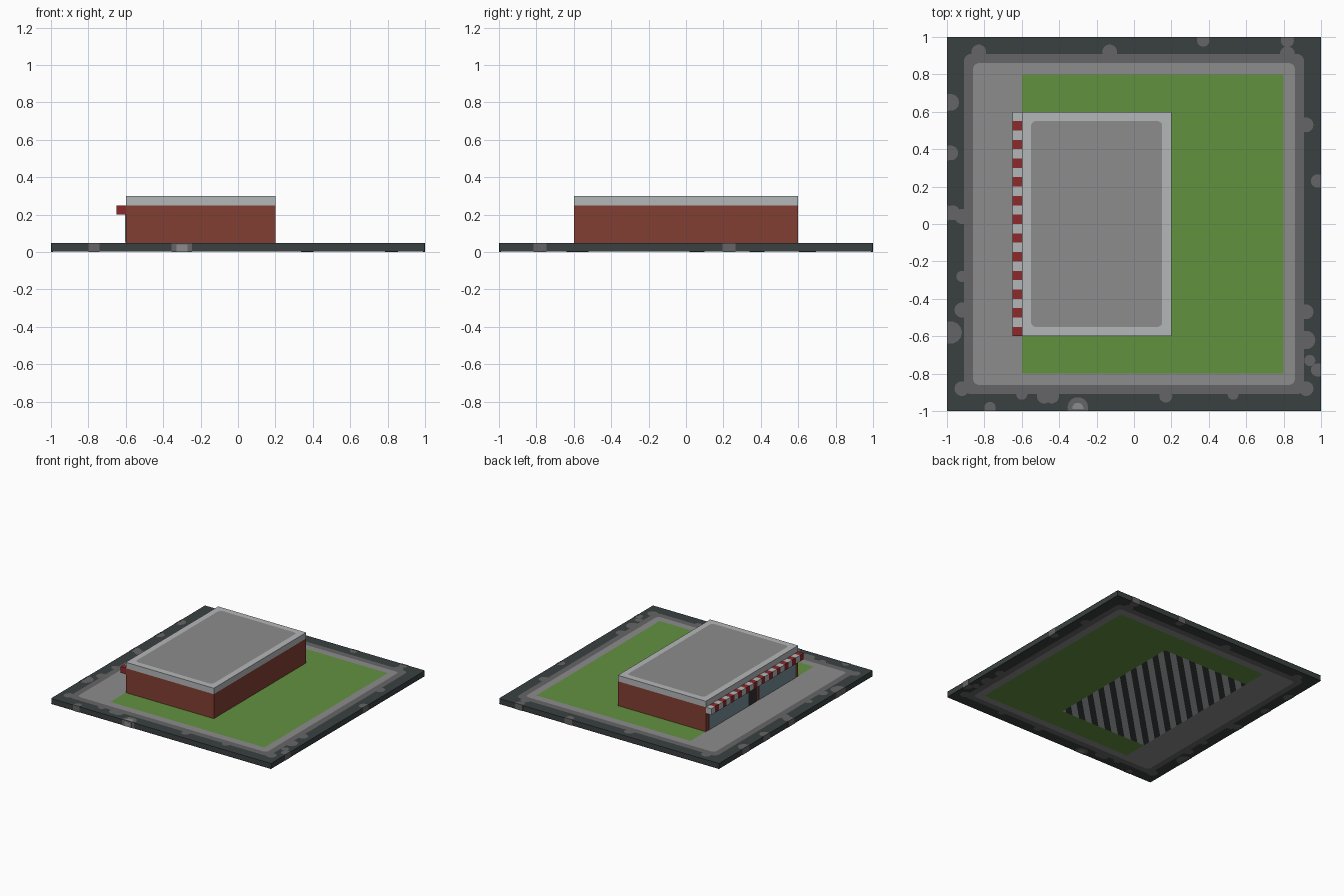
import bpy, bmesh, math
from mathutils import Vector

cube = bpy.data.objects.get("Cube")
if cube:
    bpy.data.objects.remove(cube, do_unlink=True)


def material(name, *rgb):
    linear = [((c / 255 + 0.055) / 1.055) ** 2.4 for c in rgb] + [1]
    m = bpy.data.materials.new(name)
    m.use_nodes = True
    m.diffuse_color = linear
    m.node_tree.nodes["Principled BSDF"].inputs["Base Color"].default_value = linear
    return m


ASPHALT = material("dark asphalt", 58, 64, 64)
KERB = material("kerb grey", 101, 101, 103)
PAVING = material("paving grey", 140, 140, 140)
GRASS = material("grass green", 98, 145, 64)
TRIM = material("pale trim", 180, 183, 184)
BRICK = material("brick red", 130, 62, 50)
RED = material("awning red", 140, 42, 42)
GLASS = material("window glass", 118, 142, 152)
DOOR = material("dark door", 50, 46, 46)


def finish(name, bm, *mats):
    mesh = bpy.data.meshes.new(name)
    bm.to_mesh(mesh)
    bm.free()
    for m in mats:
        mesh.materials.append(m)
    ob = bpy.data.objects.new(name, mesh)
    bpy.context.collection.objects.link(ob)
    return ob


def add_box(bm, x, y, z, index=0):
    verts = bmesh.ops.create_cube(bm, size=1)["verts"]
    for v in verts:
        v.co = [(a + b) / 2 + c * (b - a) for c, (a, b) in zip(v.co, (x, y, z))]
    for f in {f for v in verts for f in v.link_faces}:
        f.material_index = index


def box(name, x, y, z, mat):
    bm = bmesh.new()
    add_box(bm, x, y, z)
    return finish(name, bm, mat)


def rounded(x0, x1, y0, y1, r=0.0):
    """Outline of a rectangle with rounded corners, counter-clockwise."""
    if not r:
        return [(x0, y0), (x1, y0), (x1, y1), (x0, y1)]
    corners = [(x1 - r, y1 - r), (x0 + r, y1 - r), (x0 + r, y0 + r), (x1 - r, y0 + r)]
    return [(cx + r * math.cos(t), cy + r * math.sin(t))
            for q, (cx, cy) in enumerate(corners)
            for t in [(q + i / 5) * math.pi / 2 for i in range(6)]]


def blob(cx, cy, r):
    """Round patch, cut off at the edge of the plot."""
    pts = []
    for i in range(14):
        t = math.tau * i / 14
        p = (max(-1, min(1, cx + r * math.cos(t))), max(-1, min(1, cy + r * math.sin(t))))
        if p not in pts:
            pts.append(p)
    return pts


STEP = 0.0008


def ground_layer(name, outlines, level, mat):
    """Painted sheets on both the top and the underside of the plot."""
    bm = bmesh.new()
    for pts in outlines:
        bm.faces.new([bm.verts.new((x, y, 0.047 + STEP * level)) for x, y in pts])
        bm.faces.new([bm.verts.new((x, y, 0.003 - STEP * level)) for x, y in reversed(pts)])
    return finish(name, bm, mat)


# Plot with road, kerb, paving and lawn
box("ground_slab", (-0.998, 0.998), (-0.998, 0.998), (0.0028, 0.0472), ASPHALT)
ground_layer("road", [rounded(-1, 1, -1, 1)], 0.5, ASPHALT)
ground_layer("kerb", [rounded(-0.91, 0.91, -0.91, 0.91, 0.04)], 1, KERB)
ground_layer("paving", [rounded(-0.86, 0.86, -0.86, 0.86, 0.03)], 2, PAVING)
ground_layer("lawn", [rounded(-0.6, 0.8, -0.8, 0.8)], 3, GRASS)

# Worn patches spilling from the kerb, and others at the plot's edge
kerb_patches = [(-.83, .92, .04), (-.13, .92, .04), (.82, .91, .04), (.92, .53, .04),
                (.92, -.47, .04), (.92, -.62, .05), (.94, -.73, .03), (.17, -.92, .035),
                (-.44, -.92, .04), (-.48, -.92, .04), (-.6, -.91, .03), (.53, -.91, .03),
                (-.92, -.88, .04), (-.92, .04, .04), (-.92, -.28, .03), (-.92, -.46, .04),
                (.92, -.88, .04)]
edge_patches = [(.37, .98, .033), (.82, .98, .035), (-.98, .65, .045), (-.98, .38, .04),
                (-.97, .06, .04), (-.98, -.58, .06), (-.77, -.98, .03), (-.3, -.98, .055),
                (.98, .23, .035), (.98, -.78, .035)]
ground_layer("worn_patches", [blob(*p) for p in kerb_patches + edge_patches], 1, KERB)
ground_layer("bright_patch", [blob(-.3, -.985, .03)], 2, PAVING)

# The slab's sides: asphalt, with the edge patches carried down
bm = bmesh.new()
for x, y, r in edge_patches:
    if abs(x) > abs(y):
        s = math.copysign(1, x)
        add_box(bm, sorted((s * 0.99, s)), (y - r, y + r), (0.0005, 0.0495))
    else:
        s = math.copysign(1, y)
        add_box(bm, (x - r, x + r), sorted((s * 0.99, s)), (0.0005, 0.0495))
finish("edge_patch_sides", bm, KERB)
box("bright_patch_side", (-.33, -.27), (-1.001, -.99), (0.001, 0.04), PAVING)

# Underside of the building: diagonal stripes in the footprint
bm = bmesh.new()
bm.faces.new([bm.verts.new((x, y, 0)) for x, y in reversed(rounded(-.6, .2, -.6, .6))])
across = Vector((1, -1, 0)).normalized()
pitch = 0.045
for k in range(-24, 24):
    bmesh.ops.bisect_plane(bm, geom=bm.verts[:] + bm.edges[:] + bm.faces[:],
                           plane_co=across * k * pitch, plane_no=across)
for f in bm.faces:
    f.material_index = math.floor(f.calc_center_median().dot(across) / pitch) % 2
finish("striped_underside", bm, TRIM, ASPHALT)

# Building
box("brick_walls", (-0.6, 0.2), (-0.6, 0.6), (0.045, 0.25), BRICK)
box("roof_trim", (-0.6, 0.2), (-0.6, 0.6), (0.25, 0.299), TRIM)
bm = bmesh.new()
bm.faces.new([bm.verts.new((x, y, 0.3)) for x, y in rounded(-.55, .15, -.55, .55, .025)])
finish("roof_surface", bm, PAVING)

# Shop front on the right-hand side
for name, y in (("back_window", (0.05, 0.56)), ("front_window", (-0.56, -0.09))):
    box(name, (-0.604, -0.6), y, (0.05, 0.22), GLASS)
box("door", (-0.604, -0.6), (-0.06, 0.05), (0.05, 0.2), DOOR)

# Striped awning
bm = bmesh.new()
for i in range(24):
    y = -0.6 + i * 0.05
    add_box(bm, (-0.65, -0.6), (y, y + 0.05), (0.2, 0.25), i % 2)
finish("awning", bm, RED, TRIM)
